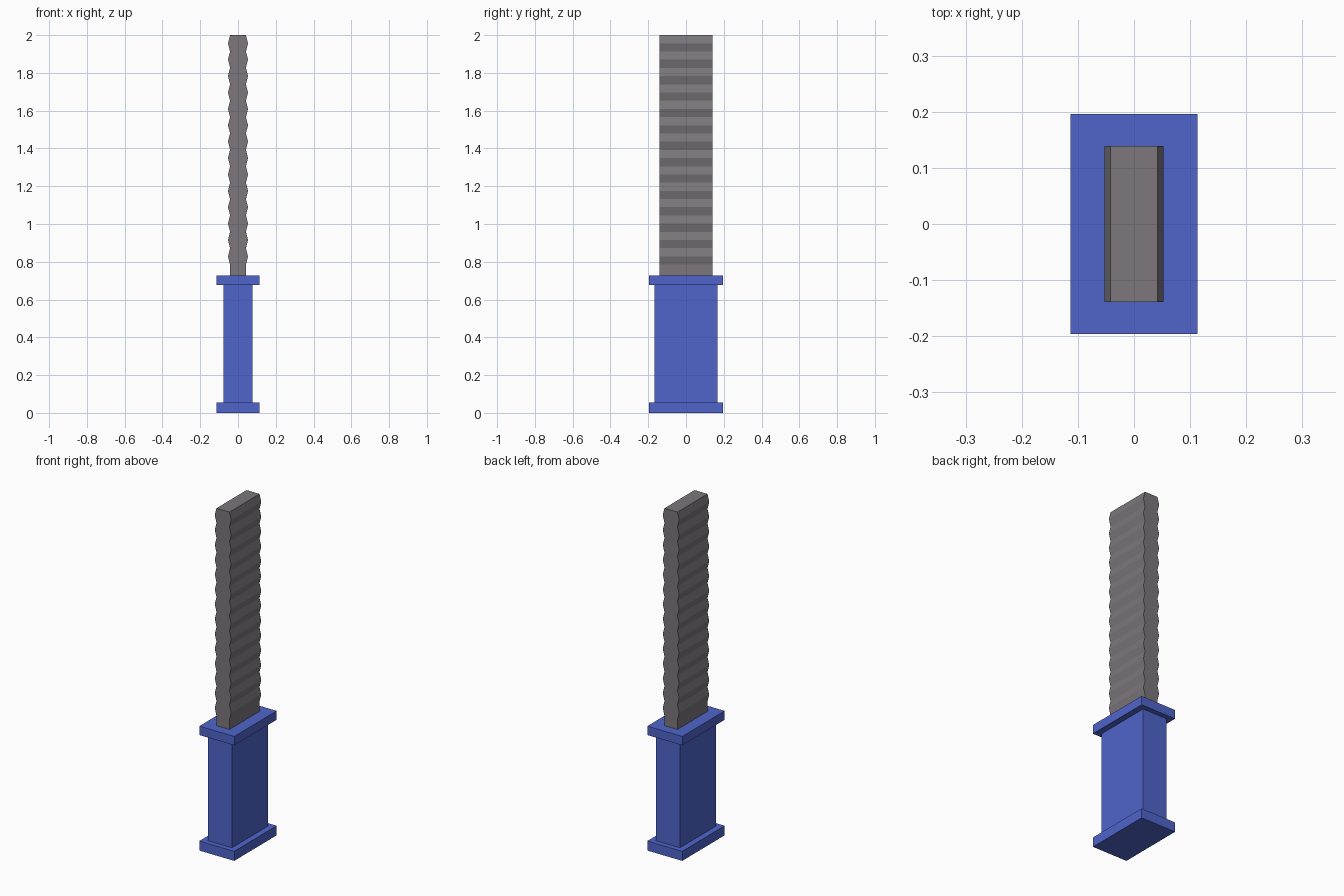
import bpy
import bmesh

if "Cube" in bpy.data.objects:
    bpy.data.objects.remove(bpy.data.objects["Cube"])


def material(name, color):
    mat = bpy.data.materials.new(name)
    mat.diffuse_color = (*color, 1.0)
    mat.use_nodes = True
    mat.node_tree.nodes["Principled BSDF"].inputs["Base Color"].default_value = mat.diffuse_color
    return mat


def finish(name, bm, mat):
    bmesh.ops.recalc_face_normals(bm, faces=bm.faces)
    mesh = bpy.data.meshes.new(name)
    bm.to_mesh(mesh)
    bm.free()
    mesh.materials.append(mat)
    obj = bpy.data.objects.new(name, mesh)
    bpy.context.collection.objects.link(obj)
    return obj


def box(name, half_x, half_y, z0, z1, mat):
    bm = bmesh.new()
    bmesh.ops.create_cube(bm, size=1)
    bmesh.ops.scale(bm, vec=(2 * half_x, 2 * half_y, z1 - z0), verts=bm.verts)
    bmesh.ops.translate(bm, vec=(0, 0, (z0 + z1) / 2), verts=bm.verts)
    return finish(name, bm, mat)


blue = material("blue", (0.08, 0.13, 0.60))
steel = material("steel", (0.20, 0.185, 0.20))

# Handle: end plate, grip and guard plate
box("pommel_plate", 0.113, 0.196, 0.0, 0.056, blue)
box("grip", 0.078, 0.167, 0.056, 0.676, blue)
box("guard_plate", 0.113, 0.196, 0.676, 0.728, blue)

# Blade: zigzag ridges on both broad sides, stacked as rectangular rings
RIDGES, HALF_Y, VALLEY, PEAK = 14, 0.139, 0.042, 0.053
RIDGE_BASE, TOP = 0.785, 2.0
step = (TOP - RIDGE_BASE) / (2 * RIDGES)
levels = [(0.71, VALLEY)]
levels += [(RIDGE_BASE + i * step, PEAK if i % 2 else VALLEY)
           for i in range(2 * RIDGES + 1)]

bm = bmesh.new()
rings = [[bm.verts.new((sx * x, sy * HALF_Y, z))
          for sx, sy in ((-1, -1), (1, -1), (1, 1), (-1, 1))]
         for z, x in levels]
for low, high in zip(rings, rings[1:]):
    for i in range(4):
        j = (i + 1) % 4
        bm.faces.new((low[i], low[j], high[j], high[i]))
bm.faces.new(rings[0][::-1])
bm.faces.new(rings[-1])
finish("ridged_blade", bm, steel)
